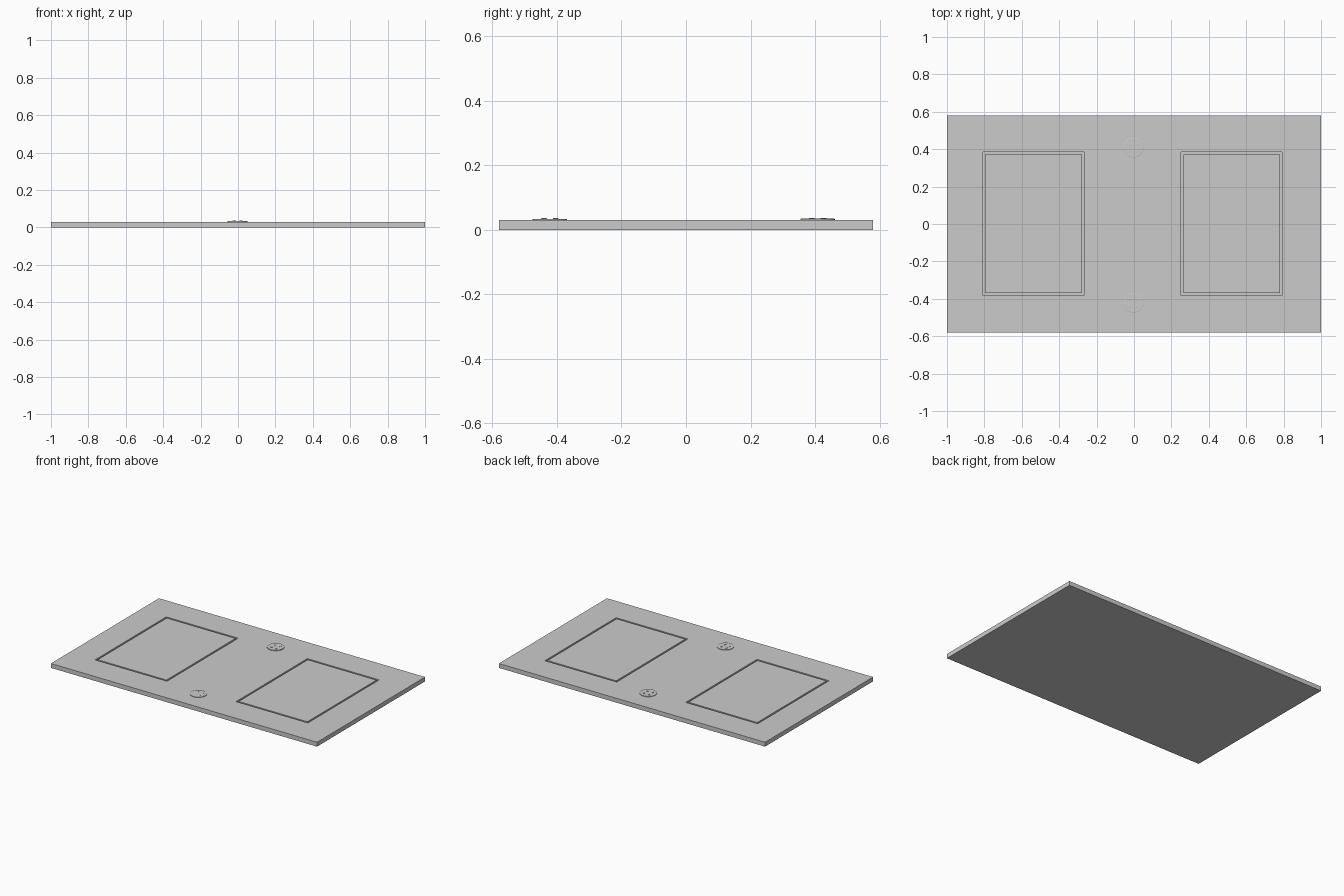
import bpy, bmesh, math

if "Cube" in bpy.data.objects:
    bpy.data.objects.remove(bpy.data.objects["Cube"])


def finish(name, bm):
    bmesh.ops.recalc_face_normals(bm, faces=bm.faces)
    me = bpy.data.meshes.new(name)
    bm.to_mesh(me)
    bm.free()
    ob = bpy.data.objects.new(name, me)
    bpy.context.collection.objects.link(ob)
    return ob


def box(name, x0, x1, y0, y1, z0, z1):
    bm = bmesh.new()
    bmesh.ops.create_cube(bm, size=1)
    for v in bm.verts:
        v.co = (x1 if v.co.x > 0 else x0, y1 if v.co.y > 0 else y0, z1 if v.co.z > 0 else z0)
    return finish(name, bm)


def frame(name, x0, x1, y0, y1, w, z0, z1):
    bm = bmesh.new()
    loops = []
    for i, z in ((0, z0), (w, z0), (w, z1), (0, z1)):
        loops.append([bm.verts.new(p) for p in (
            (x0 + i, y0 + i, z), (x1 - i, y0 + i, z), (x1 - i, y1 - i, z), (x0 + i, y1 - i, z))])
    for a in range(4):
        la, lb = loops[a], loops[(a + 1) % 4]
        for k in range(4):
            n = (k + 1) % 4
            bm.faces.new((la[k], la[n], lb[n], lb[k]))
    return finish(name, bm)


def lathe(name, profile, sides, loc):
    bm = bmesh.new()
    rings = [[bm.verts.new((r * math.cos(2 * math.pi * i / sides), r * math.sin(2 * math.pi * i / sides), z))
              for i in range(sides)] for r, z in profile]
    for a, b in zip(rings, rings[1:]):
        for i in range(sides):
            j = (i + 1) % sides
            bm.faces.new((a[i], a[j], b[j], b[i]))
    bm.faces.new(rings[0])
    bm.faces.new(rings[-1])
    ob = finish(name, bm)
    ob.location = loc
    return ob


# Base slab
TOP = 0.03
slab = box("base_slab", -1, 1, -0.58, 0.58, 0, TOP)

# Rectangular grooves outlining the two panels
for side, x0, x1 in (("left", -0.808, -0.267), ("right", 0.252, 0.792)):
    cutter = frame(side + "_groove_cutter", x0, x1, -0.381, 0.384, 0.012, TOP - 0.012, TOP + 0.02)
    cutter.hide_render = True
    cutter.hide_viewport = True
    cut = slab.modifiers.new(side + "_groove", 'BOOLEAN')
    cut.operation = 'DIFFERENCE'
    cut.solver = 'EXACT'
    cut.object = cutter

# Round discs with small raised studs
for side, y, h in (("front", -0.422, 0.0040), ("back", 0.408, 0.0050)):
    lathe(side + "_disc", [(0.053, 0), (0.053, h * 0.8), (0.050, h)], 32, (-0.002, y, TOP))
    for k in range(4):
        a = math.pi / 4 + k * math.pi / 2
        lathe(f"{side}_stud_{k}", [(0.009, 0), (0.009, 0.0015), (0.007, 0.002)], 12,
              (-0.002 + 0.026 * math.cos(a), y + 0.026 * math.sin(a), TOP + h))
